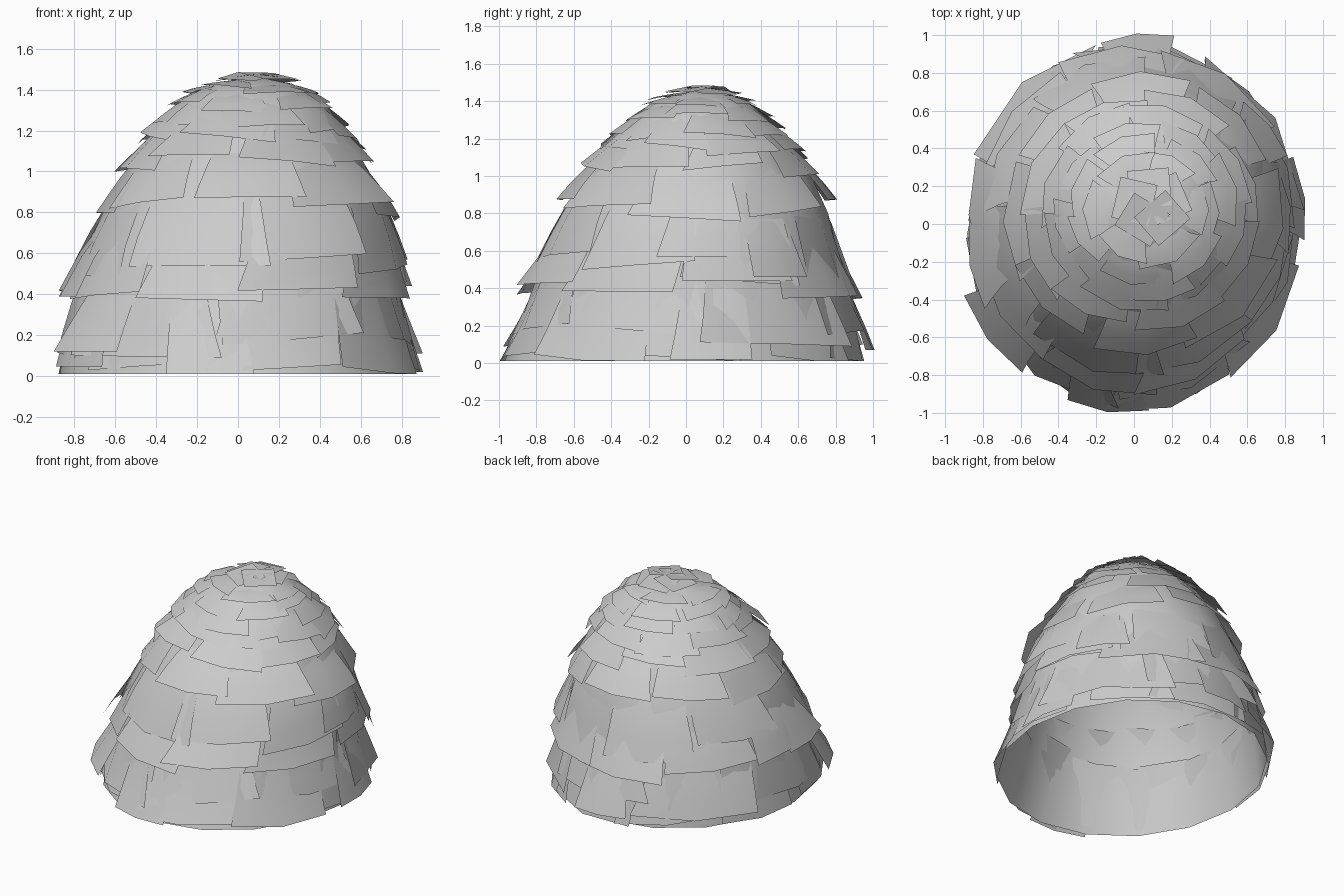
import bpy, bmesh, math, random
from mathutils import Vector

random.seed(5)
if "Cube" in bpy.data.objects:
    bpy.data.objects.remove(bpy.data.objects["Cube"])

grey = bpy.data.materials.new("plain grey")
grey.use_nodes = True
grey.diffuse_color = (0.6, 0.6, 0.6, 1)
grey.node_tree.nodes["Principled BSDF"].inputs["Base Color"].default_value = (0.6, 0.6, 0.6, 1)

# Lopsided dome: height, left, right, front and back reach
PROFILE = [
    (0.01, -0.87, 0.87, -0.97, 0.93),
    (0.20, -0.84, 0.83, -0.89, 0.90),
    (0.40, -0.80, 0.79, -0.82, 0.86),
    (0.60, -0.75, 0.77, -0.74, 0.81),
    (0.80, -0.66, 0.73, -0.66, 0.76),
    (1.00, -0.55, 0.64, -0.55, 0.67),
    (1.20, -0.41, 0.52, -0.38, 0.53),
    (1.30, -0.33, 0.45, -0.29, 0.44),
    (1.38, -0.23, 0.36, -0.20, 0.35),
    (1.43, -0.11, 0.26, -0.08, 0.26),
    (1.455, 0.03, 0.13, 0.05, 0.15),
]


def dome_point(angle, z, lift=0.0):
    z = max(PROFILE[0][0], min(z, PROFILE[-1][0]))
    for low, high in zip(PROFILE, PROFILE[1:]):
        if z <= high[0]:
            break
    f = (z - low[0]) / (high[0] - low[0])
    left, right, front, back = [a + (b - a) * f for a, b in zip(low[1:], high[1:])]
    p = Vector(((left + right) / 2 + (right - left) / 2 * math.cos(angle),
                (front + back) / 2 + (back - front) / 2 * math.sin(angle), z))
    out = p - Vector((0.05, 0.05, min(z, 0.6)))
    return p + out.normalized() * lift


def finish(bm, name, smooth=35):
    mesh = bpy.data.meshes.new(name)
    bm.to_mesh(mesh)
    bm.free()
    mesh.materials.append(grey)
    obj = bpy.data.objects.new(name, mesh)
    bpy.context.collection.objects.link(obj)
    bpy.ops.object.select_all(action="DESELECT")
    obj.select_set(True)
    bpy.context.view_layer.objects.active = obj
    bpy.ops.object.shade_smooth_by_angle(angle=math.radians(smooth))


def add_grid(bm, rows, closed=False):
    verts = [[bm.verts.new(p) for p in row] for row in rows]
    for a, b in zip(verts, verts[1:]):
        n = len(a)
        for i in range(n if closed else n - 1):
            j = (i + 1) % n
            bm.faces.new((a[i], a[j], b[j], b[i]))
    return verts


# Inner shell, open underneath
SIDES = 16
bm = bmesh.new()
rings = add_grid(bm, [[dome_point(math.tau * i / SIDES, row[0]) for i in range(SIDES)]
                      for row in PROFILE], closed=True)
bm.faces.new(rings[-1])
finish(bm, "inner_shell", 50)


# Curved shingle: tucked in at the top, flared at the bottom, a little crooked
def add_shingle(bm, centre, width, low, high, flare, tilt=0.0):
    rows = []
    skew = random.uniform(-0.12, 0.12) * width
    twist = random.uniform(-0.35, 0.35) * flare
    for v in (0, 0.33, 0.67, 1):
        row = []
        for u in (-0.5, 0, 0.5):
            angle = centre + width * u * (1 - 0.1 * v) + skew * (v - 0.5)
            z = low + (high - low) * v + tilt * u * 2
            lift = (flare + twist * u * 2) * (1 - v) - 0.012 * v + 0.008 * (u == 0)
            row.append(dome_point(angle, z, lift))
        rows.append(row)
    add_grid(bm, rows)


# Courses: lower height, upper height, count, start angle, flare
COURSES = [
    (0.02, 0.42, 9, -77, 0.02),
    (0.14, 0.50, 7, -20, 0.04),
    (0.39, 0.68, 9, -63, 0.05),
    (0.51, 0.94, 8, -112, 0.04),
    (0.81, 1.07, 8, -91, 0.045),
    (1.02, 1.25, 8, -70, 0.04),
    (1.12, 1.31, 8, -105, 0.035),
    (1.21, 1.37, 8, -80, 0.03),
    (1.29, 1.42, 7, -100, 0.03),
    (1.37, 1.45, 6, -60, 0.025),
]
for k, (low, high, count, start, flare) in enumerate(COURSES):
    bm = bmesh.new()
    step = math.tau / count
    tall = high - low
    for i in range(count):
        drop = max(0.01 - low, random.uniform(-0.18, 0.18) * tall)
        add_shingle(bm, math.radians(start) + step * (i + random.uniform(-0.1, 0.1)),
                    step * random.uniform(0.85, 1.2), low + drop, high + drop,
                    flare * random.uniform(0.5, 1.5), random.uniform(-0.1, 0.1) * tall)
    finish(bm, f"shingle_course_{k + 1}")

# Loose shingles that stand out from the rest: angle, width, low, high, flare
LOOSE = [
    (-167, 30, 0.39, 0.68, 0.09),
    (-143, 30, 0.12, 0.44, 0.10),
    (-100, 28, 0.01, 0.36, 0.03),
    (88, 24, 0.07, 0.45, 0.08),
    (9, 26, 0.02, 0.40, 0.04),
    (33, 24, 0.46, 0.76, 0.07),
    (5, 34, 0.57, 0.88, 0.05),
]
bm = bmesh.new()
for angle, width, low, high, flare in LOOSE:
    add_shingle(bm, math.radians(angle), math.radians(width), low, high, flare)
finish(bm, "loose_shingles")

# Small plates closing the crown
bm = bmesh.new()
for i in range(5):
    a = math.tau * i / 5 + 0.4
    centre = Vector((0.09 + 0.09 * math.cos(a), 0.1 + 0.09 * math.sin(a), 1.455 + 0.003 * i))
    along = Vector((math.cos(a), math.sin(a), -0.16))
    across = Vector((-math.sin(a), math.cos(a), random.uniform(-0.06, 0.06)))
    add_grid(bm, [[centre + along * (s * 0.1) + across * (t * 0.11) for s in (-1, 1)]
                  for t in (1, 0, -1)])
bmesh.ops.recalc_face_normals(bm, faces=bm.faces)
for face in bm.faces:
    if face.normal.z < 0:
        face.normal_flip()
finish(bm, "crown_plates")
